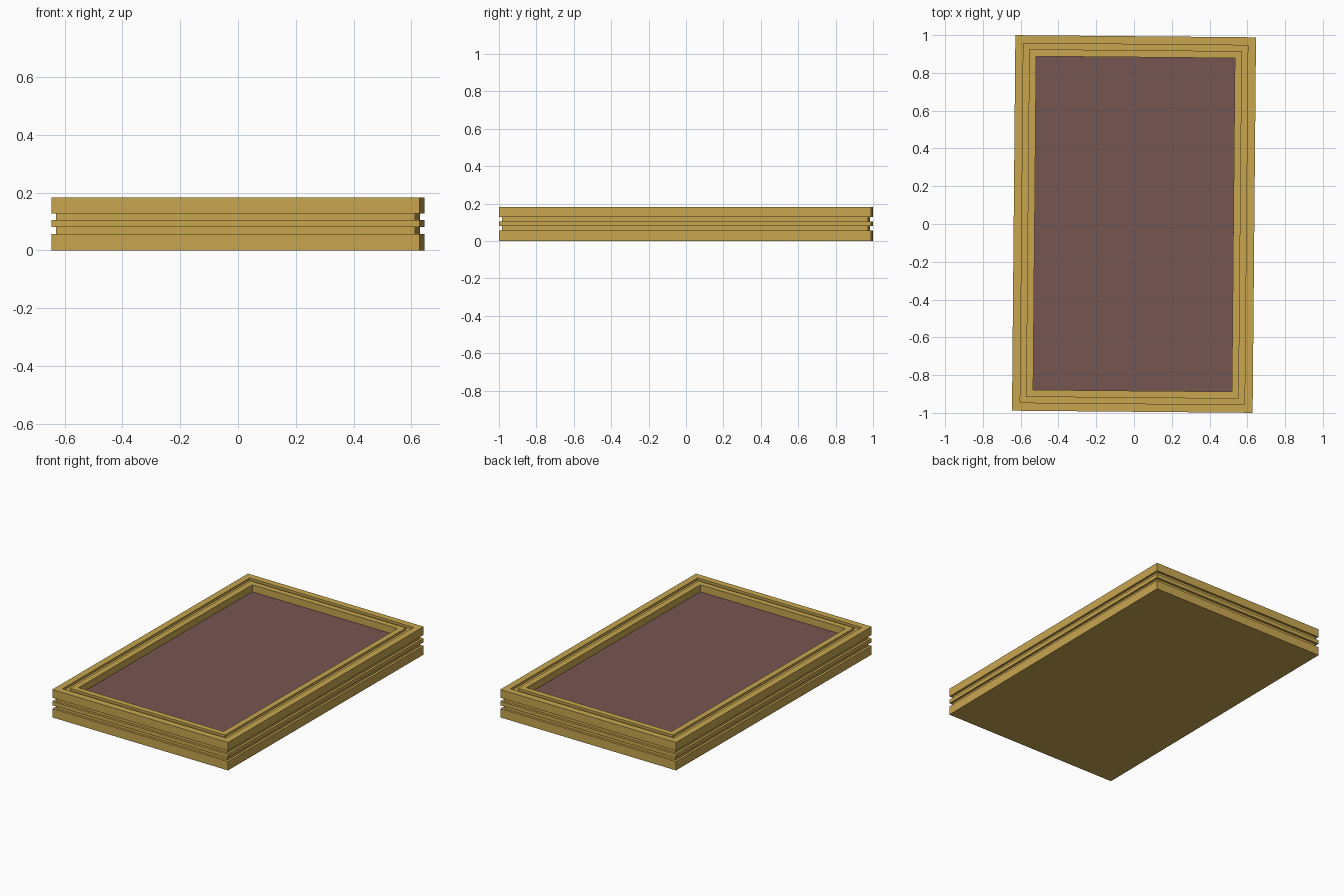
import bpy
import bmesh
from mathutils import Matrix

cube = bpy.data.objects.get("Cube")
if cube:
    bpy.data.objects.remove(cube, do_unlink=True)

HALF_X, HALF_Y = 0.637, 0.994
TURN = Matrix.Rotation(-0.009, 4, "Z")  # the tray sits very slightly turned


def make_material(name, rgb):
    mat = bpy.data.materials.new(name)
    mat.use_nodes = True
    color = (*rgb, 1.0)
    mat.diffuse_color = color
    mat.node_tree.nodes["Principled BSDF"].inputs["Base Color"].default_value = color
    return mat


def rect_ring(bm, inset, z):
    """Rectangular loop of vertices, inset from the outer footprint."""
    x, y = HALF_X - inset, HALF_Y - inset
    corners = ((-x, -y), (x, -y), (x, y), (-x, y))
    return [bm.verts.new((cx, cy, z)) for cx, cy in corners]


def finish(bm, name, mat):
    bm.transform(TURN)
    mesh = bpy.data.meshes.new(name)
    bm.to_mesh(mesh)
    bm.free()
    mesh.materials.append(mat)
    obj = bpy.data.objects.new(name, mesh)
    bpy.context.collection.objects.link(obj)
    return obj


gold = make_material("gold", (0.578, 0.381, 0.080))
plum = make_material("dusty_plum", (0.181, 0.093, 0.085))

TOP, FLOOR = 0.182, 0.136
RIM = 0.111      # width of the border
GROOVE = 0.015   # depth of every groove

# Border section as (inset, height): grooved outer wall, grooved top, inner wall
profile = [
    (0, 0), (0, 0.057), (GROOVE, 0.057), (GROOVE, 0.080),
    (0, 0.080), (0, 0.105), (GROOVE, 0.105), (GROOVE, 0.128),
    (0, 0.128), (0, TOP),
    (0.043, TOP), (0.043, TOP - GROOVE), (0.074, TOP - GROOVE), (0.074, TOP),
    (RIM, TOP), (RIM, FLOOR),
]

# Frame with closed underside
bm = bmesh.new()
rings = [rect_ring(bm, inset, z) for inset, z in profile]
for low, high in zip(rings, rings[1:]):
    for i in range(4):
        j = (i + 1) % 4
        bm.faces.new((low[i], low[j], high[j], high[i]))
bm.faces.new(rings[0][::-1])
finish(bm, "frame", gold)

# Recessed panel
bm = bmesh.new()
bm.faces.new(rect_ring(bm, RIM, FLOOR))
finish(bm, "inner_panel", plum)
